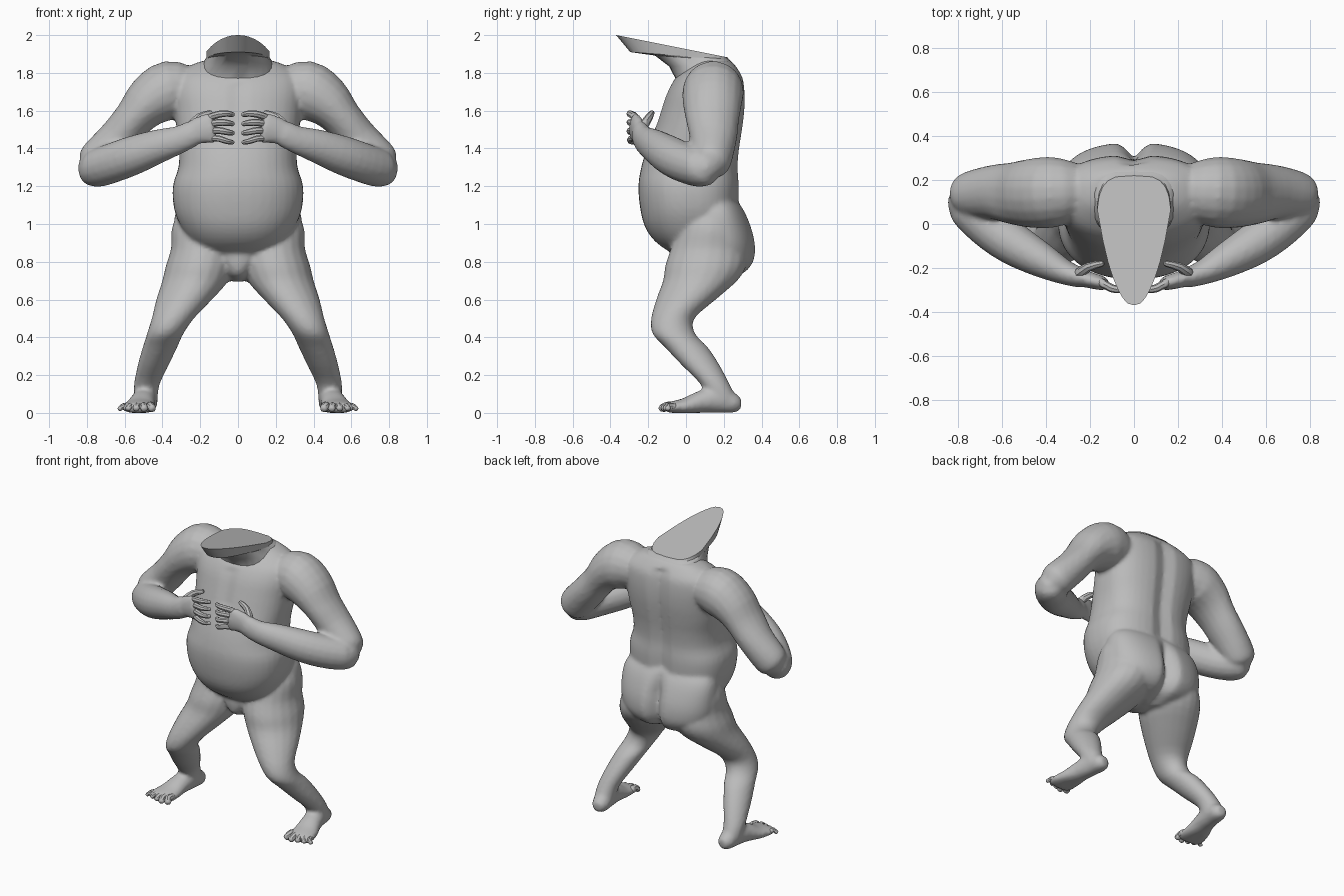
import bpy, bmesh, math
from mathutils import Vector

if "Cube" in bpy.data.objects:
    bpy.data.objects.remove(bpy.data.objects["Cube"])

skin = bpy.data.materials.new("grey_skin")
skin.diffuse_color = (0.5, 0.5, 0.5, 1)
skin.use_nodes = True
skin.node_tree.nodes["Principled BSDF"].inputs["Base Color"].default_value = skin.diffuse_color


def finish(name, bm, angle=40):
    bmesh.ops.recalc_face_normals(bm, faces=bm.faces)
    me = bpy.data.meshes.new(name)
    bm.to_mesh(me)
    bm.free()
    me.materials.append(skin)
    ob = bpy.data.objects.new(name, me)
    bpy.context.collection.objects.link(ob)
    bpy.ops.object.select_all(action='DESELECT')
    ob.select_set(True)
    bpy.context.view_layer.objects.active = ob
    bpy.ops.object.shade_smooth_by_angle(angle=math.radians(angle))
    return ob


def spline(rings, steps):
    """Catmull-Rom interpolation of (x, y, z, ra, rb) rings."""
    out = []
    for i in range(len(rings) - 1):
        a, b, c, d = (rings[max(i - 1, 0)], rings[i], rings[i + 1],
                      rings[min(i + 2, len(rings) - 1)])
        for s in range(steps):
            t = s / steps
            out.append([0.5 * (2 * q + (r - p) * t + (2 * p - 5 * q + 4 * r - w) * t * t
                               + (3 * q - p - 3 * r + w) * t ** 3)
                        for p, q, r, w in zip(a, b, c, d)])
    out.append(list(rings[-1]))
    return out


def round_ends(rings):
    """Add a smaller ring past each end."""
    def tip(e, n):
        d = (Vector(e[:3]) - Vector(n[:3])).normalized() * min(e[3], e[4]) * 0.5
        return (*(Vector(e[:3]) + d), e[3] * 0.5, e[4] * 0.5)
    return [tip(rings[0], rings[1])] + list(rings) + [tip(rings[-1], rings[-2])]


def skin_rings(bm, loops):
    vs = [[bm.verts.new(p) for p in lp] for lp in loops]
    n = len(vs[0])
    for a, b in zip(vs, vs[1:]):
        for k in range(n):
            bm.faces.new((a[k], a[(k + 1) % n], b[(k + 1) % n], b[k]))
    bm.faces.new(vs[0])
    bm.faces.new(vs[-1])


def loft(bm, rings, n=16, steps=3, level=False, power=(2, 2), rule=None, pair=False):
    """Loft elliptical rings, level or square to the path, optionally on both sides.
    power gives the squareness of the (front, back) half."""
    rs = spline(rings, steps)
    loops = []
    for i, r in enumerate(rs):
        side, up = Vector((1, 0, 0)), Vector((0, 1, 0))
        if not level:
            t = Vector(rs[min(i + 1, len(rs) - 1)][:3]) - Vector(rs[max(i - 1, 0)][:3])
            side = t.cross(Vector((0, 0, 1))).normalized()
            up = side.cross(t).normalized()
        lp = []
        for k in range(n):
            a = 2 * math.pi * k / n
            c, s = math.cos(a), math.sin(a)
            e = 2 / power[s > 0]
            c, s = math.copysign(abs(c) ** e, c), math.copysign(abs(s) ** e, s)
            p = Vector(r[:3]) + side * c * max(r[3], 0.002) + up * s * max(r[4], 0.002)
            lp.append(rule(p) if rule else p)
        loops.append(lp)
    skin_rings(bm, loops)
    if pair:
        skin_rings(bm, [[Vector((-p.x, p.y, p.z)) for p in lp] for lp in loops])


def on_floor(p):
    p.z = max(p.z, 0.0)
    return p


def grooves(p):
    """Spine groove at the back, breastbone groove at the front."""
    g = math.exp(-(p.x / 0.04) ** 2)
    if p.y > 0.15 and 1.0 < p.z < 1.82:
        p.y -= 0.025 * g
    elif p.y < 0 and 1.5 < p.z < 1.75:
        p.y += 0.012 * g
    return p


def cleft(p):
    """Groove between the buttocks."""
    if p.y > 0.1:
        p.y -= 0.07 * math.exp(-(p.x / 0.04) ** 2) * min(1, max(0, (1.12 - p.z) / 0.15))
    return p


body = bmesh.new()

# Torso with round belly: (z, front y, back y, half width)
profile = [(.78, .03, .20, .12), (.83, -.05, .24, .18), (.90, -.155, .27, .25),
           (.98, -.215, .275, .3), (1.08, -.242, .28, .338), (1.2, -.252, .283, .345),
           (1.3, -.237, .277, .315), (1.4, -.207, .285, .312), (1.5, -.167, .3, .325),
           (1.6, -.135, .312, .335), (1.7, -.10, .313, .345), (1.78, -.05, .3, .33),
           (1.84, .02, .26, .25), (1.865, .06, .235, .18)]
loft(body, [(0, (f + b) / 2, z, w, (b - f) / 2) for z, f, b, w in profile],
     n=40, level=True, power=(2.25, 2.6), rule=grooves)

# Pelvis with buttocks: (z, front y, back y, half width)
pelvis = [(.70, .04, .20, .12), (.74, 0, .31, .24), (.80, -.04, .36, .31), (.87, -.05, .37, .335),
          (.95, -.03, .358, .34), (1.04, 0, .325, .335), (1.10, .03, .29, .31),
          (1.14, .08, .25, .25)]
loft(body, [(0, (f + b) / 2, z, w, (b - f) / 2) for z, f, b, w in pelvis],
     n=80, level=True, power=(2.2, 2.4), rule=cleft)

# Legs, from hip to ankle
leg = [(.18, .13, 1.08, .13, .1), (.18, .13, .98, .17, .17),
       (.183, .12, .87, .172, .2), (.2, .105, .78, .182, .215), (.225, .075, .70, .176, .197),
       (.285, 0, .6, .148, .158), (.345, -.07, .5, .112, .115), (.385, -.065, .42, .097, .113),
       (.412, 0, .35, .092, .114), (.45, .08, .25, .082, .1), (.483, .155, .15, .068, .077),
       (.488, .19, .07, .062, .082)]
loft(body, leg, n=20, level=True, pair=True)

# Crotch
loft(body, [(0, .07, .695, .025, .04), (0, .05, .73, .06, .1), (0, .05, .79, .11, .125),
            (0, .06, .86, .19, .135)], level=True)

# Feet
loft(body, [(.475, .29, .045, .03, .03), (.48, .255, .05, .054, .052), (.49, .17, .07, .062, .072),
            (.505, .08, .058, .068, .06), (.52, 0, .036, .082, .045), (.53, -.07, .03, .092, .032),
            (.533, -.11, .026, .082, .022)], rule=on_floor, pair=True)

# Upper arms
loft(body, round_ends([(.24, .15, 1.70, .12, .12), (.36, .145, 1.707, .16, .158),
                       (.465, .14, 1.65, .158, .138), (.548, .14, 1.562, .143, .108),
                       (.635, .145, 1.455, .125, .105), (.735, .135, 1.345, .108, .108),
                       (.77, .125, 1.305, .09, .09)]), n=18, pair=True)

# Forearms
loft(body, round_ends([(.795, .12, 1.305, .072, .082), (.75, .08, 1.297, .102, .102),
                       (.66, -.01, 1.325, .102, .106), (.55, -.09, 1.365, .098, .104),
                       (.42, -.165, 1.412, .08, .09), (.31, -.222, 1.447, .056, .074),
                       (.23, -.247, 1.485, .043, .066)]), n=16, pair=True)

# Palms
loft(body, round_ends([(.25, -.243, 1.48, .038, .06), (.19, -.258, 1.5, .037, .075),
                       (.135, -.272, 1.51, .03, .08)]), n=12, pair=True)

# Fuse the body into one soft surface
ob = finish("body", body, 180)
fuse = ob.modifiers.new("fuse", 'REMESH')
fuse.mode = 'VOXEL'
fuse.voxel_size = 0.013
fuse.use_smooth_shade = True
soft = ob.modifiers.new("soften", 'SMOOTH')
soft.factor = 0.5
soft.iterations = 4

# Neck flaring into the flat, slanted cut: (front y, front z, back y, back z, width)
neck = [(-.05, 1.69, .26, 1.72, .2), (-.045, 1.75, .265, 1.80, .225),
        (-.09, 1.835, .25, 1.845, .2), (-.165, 1.892, .235, 1.865, .178),
        (-.295, 1.91, .225, 1.873, .172), (-.37, 2.0, .22, 1.882, .172)]
bm = bmesh.new()
loops = []
for i, (fy, fz, by, bz, w) in enumerate(neck):
    lp = []
    for k in range(24):
        a = 2 * math.pi * k / 24
        c, s = math.cos(a), math.sin(a)
        e = 0.55 if s > 0 else 0.8            # squarer at the nape
        c, s = math.copysign(abs(c) ** e, c), math.copysign(abs(s) ** e, s)
        t = (s + 1) / 2                       # 0 at the front, 1 at the back
        lp.append(Vector((w * c * (1 - 0.14 * i * max(0, 0.75 - t)),
                          fy + (by - fy) * t, fz + (bz - fz) * t)))
    loops.append(lp)
skin_rings(bm, loops)
finish("neck", bm, 30)

# Toes
bm = bmesh.new()
for i in range(5):
    x, r = .46 + .036 * i, .023 - .002 * i
    y = -.145 + .012 * abs(i - 1)
    loft(bm, round_ends([(x, -.06, .035, r, r), (x + .004, (y - .07) / 2, .036, r, r),
                         (x + .008 * (i - 1), y + .012, .02, r * .9, r * .8)]),
         n=8, steps=2, rule=on_floor, pair=True)
finish("toes", bm)

# Fingers
bm = bmesh.new()
for i in range(4):
    z0, z1, r = 1.565 - .037 * i, 1.585 - .049 * i, .0185 - .002 * (i == 3)
    loft(bm, round_ends([(.15, -.265, z0, r, r), (.10, -.293, (z0 + z1) / 2 + .006, r, r),
                         (.06, -.295, z1, r * .9, r * .9),
                         (.028, -.27, z1 - .006, r * .7, r * .7)]), n=8, steps=2, pair=True)
finish("fingers", bm)

# Thumbs
bm = bmesh.new()
loft(bm, round_ends([(.25, -.225, 1.52, .024, .025), (.205, -.195, 1.565, .02, .022),
                     (.145, -.18, 1.588, .014, .015)]), n=8, steps=2, pair=True)
finish("thumbs", bm)
